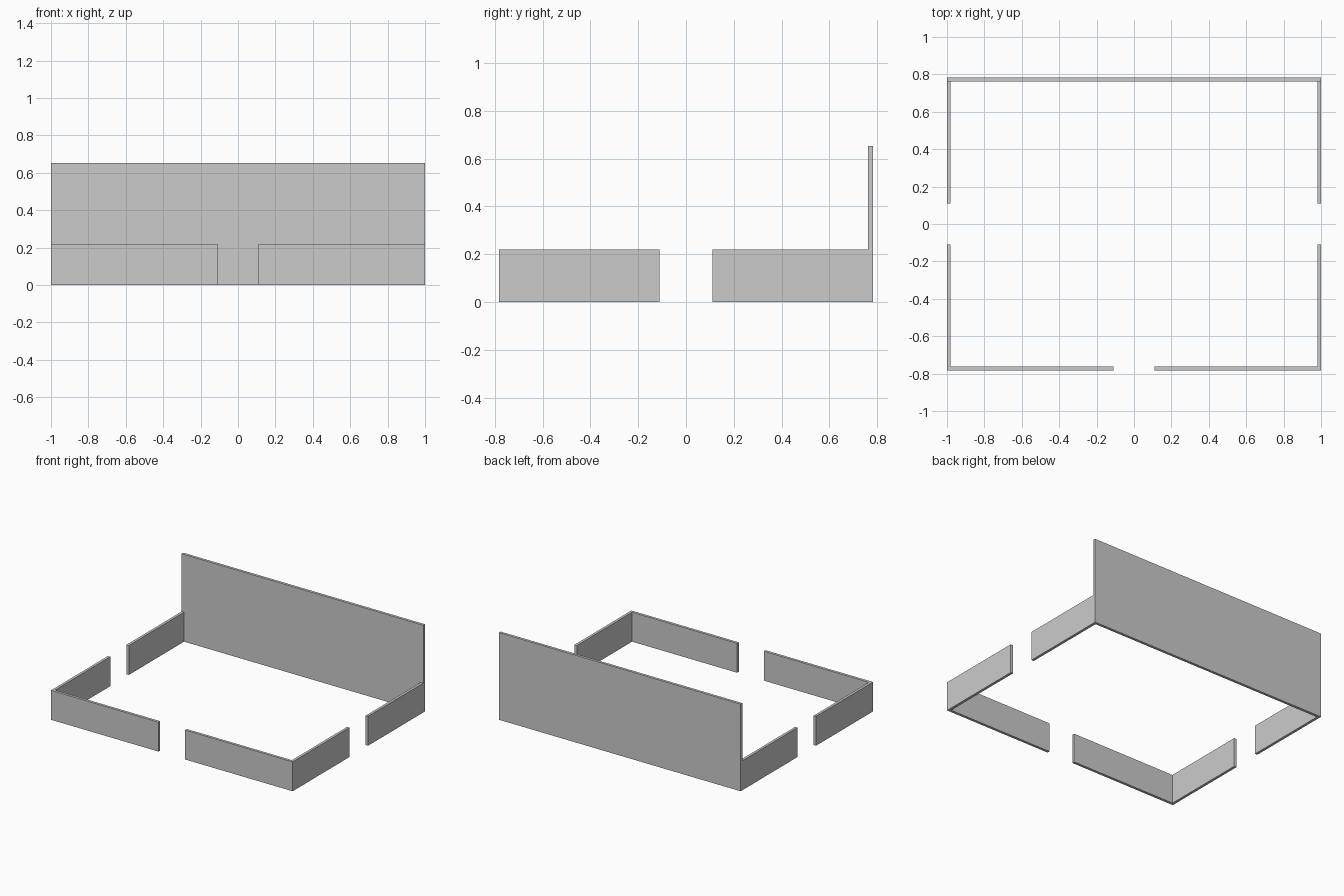
import bpy, bmesh

if "Cube" in bpy.data.objects:
    bpy.data.objects.remove(bpy.data.objects["Cube"])

W, D, T = 1.0, 0.782, 0.02   # half width, half depth, wall thickness
LOW, HIGH, GAP = 0.22, 0.652, 0.11   # wall heights, half opening width


def extrude_plan(name, plan, height):
    """Extrude a plan outline up from the ground into a wall."""
    bm = bmesh.new()
    face = bm.faces.new([bm.verts.new((x, y, 0)) for x, y in plan])
    top = bmesh.ops.extrude_face_region(bm, geom=[face])["geom"]
    bmesh.ops.translate(bm, vec=(0, 0, height),
                        verts=[v for v in top if isinstance(v, bmesh.types.BMVert)])
    bmesh.ops.recalc_face_normals(bm, faces=bm.faces)
    mesh = bpy.data.meshes.new(name)
    bm.to_mesh(mesh)
    bm.free()
    obj = bpy.data.objects.new(name, mesh)
    bpy.context.collection.objects.link(obj)
    return obj


# Tall back wall across the full width
extrude_plan("back_wall", [(-W, D - T), (W, D - T), (W, D), (-W, D)], HIGH)

for side, s in (("left", -1), ("right", 1)):
    # Low L-shaped front corner, from the front opening to the side opening
    corner = [(GAP, -D), (W, -D), (W, -GAP), (W - T, -GAP), (W - T, -D + T), (GAP, -D + T)]
    extrude_plan(f"front_{side}_corner_wall", [(s * x, y) for x, y in corner], LOW)

    # Low side wall behind the side opening, meeting the back wall
    rear = [(W - T, GAP), (W, GAP), (W, D - T), (W - T, D - T)]
    extrude_plan(f"rear_{side}_wall", [(s * x, y) for x, y in rear], LOW)
